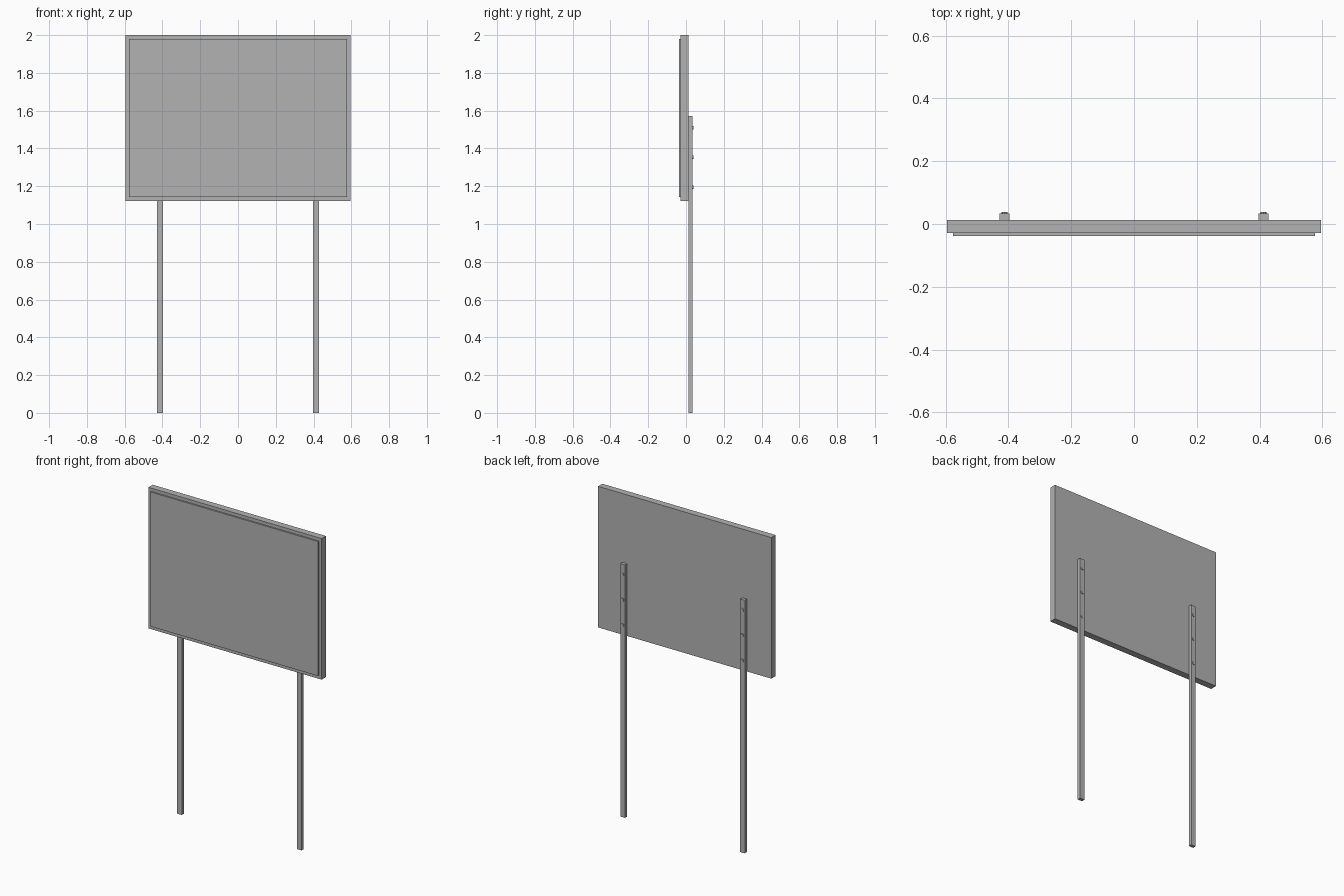
import bpy
import math

if "Cube" in bpy.data.objects:
    bpy.data.objects.remove(bpy.data.objects["Cube"])

grey = bpy.data.materials.new("plain_grey")
grey.diffuse_color = (0.45, 0.45, 0.45, 1)
grey.use_nodes = True
grey.node_tree.nodes["Principled BSDF"].inputs["Base Color"].default_value = grey.diffuse_color


def box(name, x0, x1, y0, y1, z0, z1):
    """Box given by its extents."""
    bpy.ops.mesh.primitive_cube_add(size=1)
    ob = bpy.context.object
    ob.name = name
    ob.location = ((x0 + x1) / 2, (y0 + y1) / 2, (z0 + z1) / 2)
    ob.scale = (x1 - x0, y1 - y0, z1 - z0)
    bpy.ops.object.transform_apply(location=True, rotation=True, scale=True)
    ob.data.materials.append(grey)
    return ob


def bolt(name, x, z):
    """Small bolt head pointing to the back."""
    bpy.ops.mesh.primitive_cylinder_add(
        vertices=8, radius=0.01, depth=0.012,
        location=(x, 0.033, z), rotation=(math.pi / 2, 0, 0))
    ob = bpy.context.object
    ob.name = name
    ob.data.materials.append(grey)


# Backing board and the raised front panel
box("board", -0.596, 0.596, -0.029, 0.013, 1.123, 2.0)
box("front_panel", -0.576, 0.576, -0.038, -0.029, 1.144, 1.98)

# Posts behind the board, each held by three bolts
for side, x in (("left", -0.412), ("right", 0.412)):
    box(side + "_post", x - 0.016, x + 0.016, 0.013, 0.034, 0.0, 1.573)
    for i, z in enumerate((1.195, 1.353, 1.51)):
        bolt(f"{side}_bolt_{i + 1}", x, z)
